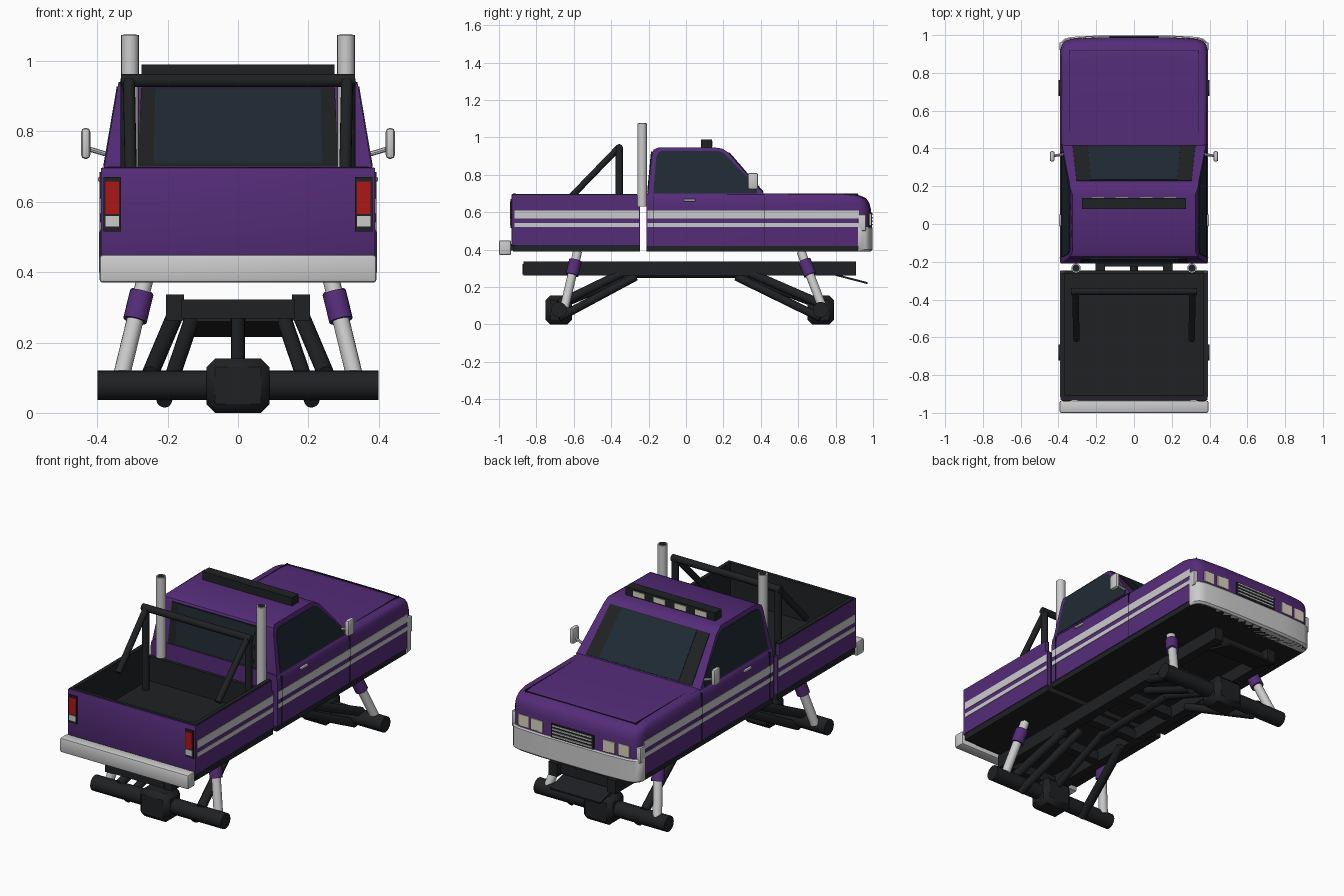
import bpy, bmesh, math
from mathutils import Vector

if "Cube" in bpy.data.objects:
    bpy.data.objects.remove(bpy.data.objects["Cube"])


def mat(name, r, g, b):
    m = bpy.data.materials.new(name)
    m.diffuse_color = (r, g, b, 1)
    m.use_nodes = True
    m.node_tree.nodes["Principled BSDF"].inputs["Base Color"].default_value = m.diffuse_color
    return m


PURPLE = mat("purple_paint", .09, .025, .19)
BLACK = mat("black", .014, .015, .017)
GLASS = mat("tinted_glass", .014, .024, .034)
CHROME = mat("bright_metal", .62, .62, .62)
RED = mat("red_lens", .42, .008, .008)
LAMP = mat("lamp_lens", .7, .64, .52)


def finish(name, bm, m):
    bmesh.ops.recalc_face_normals(bm, faces=bm.faces)
    me = bpy.data.meshes.new(name)
    bm.to_mesh(me)
    bm.free()
    o = bpy.data.objects.new(name, me)
    bpy.context.collection.objects.link(o)
    me.materials.append(m)
    bpy.context.view_layer.objects.active = o
    bpy.ops.object.select_all(action='DESELECT')
    o.select_set(True)
    bpy.ops.object.shade_smooth_by_angle(angle=math.radians(35))
    return o


def loft(name, rings, m):
    """Closed rings of equal length, skinned and capped."""
    bm = bmesh.new()
    rs = [[bm.verts.new(p) for p in r] for r in rings]
    n = len(rs[0])
    for a, b in zip(rs, rs[1:]):
        for i in range(n):
            bm.faces.new((a[i], a[(i + 1) % n], b[(i + 1) % n], b[i]))
    bm.faces.new(rs[0])
    bm.faces.new(rs[-1])
    return finish(name, bm, m)


def box(name, x, y, z, m, bevel=0):
    bm = bmesh.new()
    bmesh.ops.create_cube(bm, size=1)
    for v in bm.verts:
        v.co = [lo + (c + .5) * (hi - lo) for c, (lo, hi) in zip(v.co, (x, y, z))]
    if bevel:
        bmesh.ops.bevel(bm, geom=bm.edges[:], offset=bevel, segments=2, profile=.5, affect='EDGES')
    return finish(name, bm, m)


def pair(name, x, y, z, m, bevel=0):
    for s in (1, -1):
        box(name, sorted((s * x[0], s * x[1])), y, z, m, bevel)


def rod(name, a, b, r, m, sides=16):
    a, b = Vector(a), Vector(b)
    q = (b - a).to_track_quat('Z', 'Y')
    ring = [q @ Vector((r * math.cos(t), r * math.sin(t), 0))
            for t in (2 * math.pi * i / sides for i in range(sides))]
    return loft(name, [[a + v for v in ring], [b + v for v in ring]], m)


def slab(name, pts, out, m):
    """Thin panel raised from a surface along the vector out."""
    pts, out = [Vector(p) for p in pts], Vector(out)
    return loft(name, [[p - out for p in pts], [p + out for p in pts]], m)


# Nose and door body: plan outline with rounded front corners
def plan(z, f, hw, y0):
    half = [(hw, y0), (hw, f - .07), (hw - .008, f - .04), (hw - .025, f - .02), (hw - .06, f - .01), (hw - .2, f - .002)]
    return [(x, y, z) for x, y in half] + [(-x, y, z) for x, y in reversed(half)]


loft("cab_body", [plan(z, f, w, -.21) for z, f, w in (
    (.42, .99, .39), (.62, .99, .39), (.65, .982, .389), (.675, .965, .386),
    (.69, .93, .381), (.696, .88, .374), (.70, .45, .37))], PURPLE)
loft("cab_sill", [plan(z, .985, .386, -.21) for z in (.39, .42)], BLACK)
loft("front_bumper", [plan(z, f, w, .92) for z, f, w in (
    (.39, .99, .388), (.4, 1.0, .395), (.515, 1.0, .395), (.522, .994, .392))], CHROME)
pair("bumper_side", (.36, .394), (.92, .962), (.5, .587), CHROME, .004)

# Headlamps and grille
for a, b in ((.185, .257), (.276, .34)):
    pair("headlamp", (a, b), (.94, .992 if a < .2 else .985), (.53, .592), LAMP)
box("grille", (-.13, .13), (.95, .995), (.522, .598), BLACK)
for i in range(4):
    z = .531 + i * .018
    box("grille_bar", (-.12, .12), (.95, .999), (z, z + .007), CHROME)


# Cab upper: side profile with sides leaning inward
def cab_x(z):
    return .382 - (z - .69) * .17


prof = [(-.205, .69), (-.182, .915), (-.172, .935), (-.15, .945), (.16, .945),
        (.195, .94), (.225, .92), (.42, .695)]
loft("cab_roof", [[(s * (cab_x(z) - (.012 if z > .942 else 0)), y, z) for y, z in prof] for s in (1, -1)], PURPLE)
win = [(-.175, .70), (-.16, .89), (-.148, .918), (-.13, .928), (.17, .928), (.2, .918), (.222, .895), (.365, .75), (.38, .72), (.38, .70)]
for s in (1, -1):
    slab("side_window", [(s * cab_x(z), y, z) for y, z in win], (s * .003, 0, .0005), GLASS)


# Windscreen and rear window: dark surround with glass on top
def screen(name, y0, z0, y1, z1, w0, w1, out, m):
    slab(name, [(-w0, y0, z0), (w0, y0, z0), (w1, y1, z1), (-w1, y1, z1)], out, m)


screen("windscreen_frame", .226, .918, .412, .704, .305, .325, (0, .003, .0026), BLACK)
screen("windscreen", .23, .914, .41, .706, .23, .245, (0, .0045, .004), GLASS)
screen("rear_window_frame", -.204, .70, -.183, .925, .285, .275, (0, -.003, 0), BLACK)
screen("rear_window", -.203, .71, -.183, .922, .24, .235, (0, -.0045, 0), GLASS)

# Load bed: floor, purple walls, dark liner and rail
box("bed_floor", (-.375, .375), (-.92, -.25), (.42, .495), BLACK)
box("bed_sill", (-.386, .386), (-.925, -.245), (.39, .425), BLACK)
side = [(-.93, .425), (-.245, .425), (-.245, .63), (-.26, .63), (-.26, .693), (-.93, .693)]
liner = [(-.925, .49), (-.25, .49), (-.25, .63), (-.262, .63), (-.262, .698), (-.925, .698)]
for s in (1, -1):
    loft("bed_side", [[(s * x, y, z) for y, z in side] for x in (.372, .39)], PURPLE)
    loft("bed_liner", [[(s * x, y, z) for y, z in liner] for x in (.364, .386)], BLACK)
box("bed_front", (-.372, .372), (-.265, -.245), (.42, .63), BLACK)
box("tailgate", (-.39, .39), (-.932, -.915), (.42, .697), PURPLE, .004)
box("tailgate_liner", (-.38, .38), (-.926, -.908), (.49, .699), BLACK)

# Rear bumper and tail lights
box("rear_bumper", (-.394, .394), (-1.0, -.935), (.37, .45), CHROME, .01)
box("bumper_mount", (-.3, .3), (-.95, -.9), (.395, .43), BLACK)
pair("tail_light_frame", (.332, .382), (-.937, -.92), (.515, .67), BLACK)
pair("tail_light", (.338, .376), (-.941, -.92), (.565, .658), RED)
pair("reverse_light", (.338, .376), (-.941, -.92), (.53, .56), CHROME)

# Side stripes, door seams, handles
for y in ((-.917, -.25), (-.205, .925)):
    for z in ((.567, .61), (.52, .543)):
        pair("side_stripe", (.38, .3925), y, z, CHROME)
for y in (-.175, .42):
    pair("door_seam", (.37, .3932 if y < 0 else .393), (y - .0015, y + .0015), (.42, .685), BLACK)
pair("door_handle", (.38, .398), (-.012, .05), (.658, .67), CHROME, .003)
pair("hood_seam", (.338, .341), (.43, .92), (.68, .6995), BLACK)
box("hood_front_seam", (-.34, .34), (.918, .921), (.68, .6945), BLACK)

# Roof light bar
box("light_bar", (-.275, .275), (.08, .138), (.94, .99), BLACK)
for x in (.065, .19):
    pair("light_bar_lamp", (x - .035, x + .035), (.12, .142), (.952, .98), LAMP)

for s in (1, -1):
    # Exhaust stacks
    rod("exhaust_stack", (s * .307, -.234, .63), (s * .307, -.234, 1.075), .025, CHROME, 20)
    rod("stack_bore", (s * .307, -.234, 1.0), (s * .307, -.234, 1.076), .019, BLACK, 20)
    # Roll bar legs and braces
    rod("roll_bar_leg", (s * .315, -.357, .49), (s * .315, -.357, .95), .019, BLACK)
    rod("roll_bar_brace", (s * .31, -.36, .945), (s * .305, -.612, .685), .017, BLACK)
    # Door mirrors
    box("mirror", sorted((s * .42, s * .446)), (.33, .386), (.722, .81), CHROME, .011)
    rod("mirror_arm", (s * .365, .37, .733), (s * .43, .36, .752), .007, CHROME, 8)
rod("roll_bar_top", (-.333, -.357, .945), (.333, -.357, .945), .019, BLACK)

# Ladder frame
pair("frame_rail", (.153, .205), (-.87, .91), (.262, .336), BLACK)
for y in (-.85, -.5, -.2, .1, .45, .85):
    box("cross_member", (-.16, .16), (y - .025, y + .025), (.268, .322), BLACK)
rod("drive_shaft", (0, -.27, .27), (0, .27, .27), .022, BLACK)
slab("skid_plate", [(-.155, .80, .265), (.155, .80, .265), (.155, .97, .221), (-.155, .97, .221)], (0, .001, .005), BLACK)

# Axles, links and shocks at both ends
for e, y in ((-1, -.68), (1, .72)):
    rod("axle_tube", (-.4, y, .078), (.4, y, .078), .042, BLACK, 24)
    box("differential", (-.09, .09), (y - .07, y + .07), (0, .155), BLACK).modifiers.new("chamfer", 'BEVEL').width = .025
    rod("axle_shaft", (0, y, .1), (0, e * .27, .27), .02, BLACK)
    for s in (1, -1):
        rod("upper_link", (s * .25, y, .11), (s * .18, e * .34, .275), .024, BLACK)
        rod("lower_link", (s * .21, y, .035), (s * .135, e * .27, .255), .022, BLACK)
        lo = Vector((s * .335, y + (.03 if e < 0 else .01), .09))
        hi = Vector((s * .262, y + .1 if e < 0 else y - .105, .39))
        rod("shock", lo, hi, .024, CHROME)
        rod("shock_sleeve", lo.lerp(hi, .58), lo.lerp(hi, .84), .034, PURPLE)
